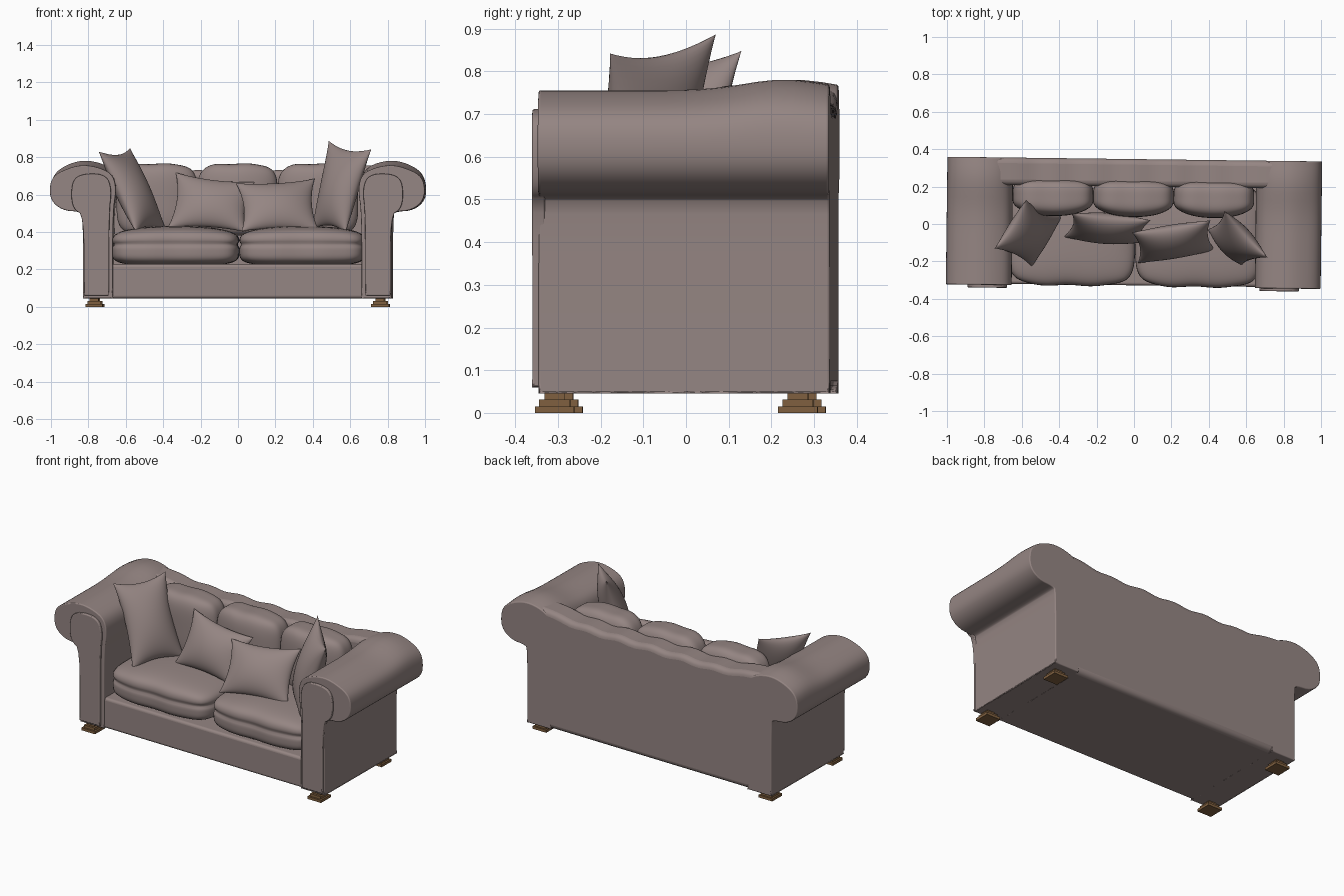
import bpy, bmesh, math
from mathutils import Vector, Matrix

if "Cube" in bpy.data.objects:
    bpy.data.objects.remove(bpy.data.objects["Cube"])

def material(name, rgb):
    m = bpy.data.materials.new(name)
    m.diffuse_color = (*rgb, 1)
    m.use_nodes = True
    m.node_tree.nodes["Principled BSDF"].inputs["Base Color"].default_value = m.diffuse_color
    return m

FABRIC = material("taupe_fabric", (0.30, 0.236, 0.226))
WOOD = material("brown_wood", (0.215, 0.117, 0.05))
TURN = Matrix.Rotation(-0.0125, 4, 'Z')   # the whole sofa sits very slightly turned

def finish(name, bm, mat, turn=True, bevel=0, segs=4, smooth=True):
    bmesh.ops.recalc_face_normals(bm, faces=bm.faces)
    if turn:
        bmesh.ops.transform(bm, matrix=TURN, verts=bm.verts)
    me = bpy.data.meshes.new(name)
    bm.to_mesh(me)
    bm.free()
    me.materials.append(mat)
    ob = bpy.data.objects.new(name, me)
    bpy.context.collection.objects.link(ob)
    if bevel:
        b = ob.modifiers.new("soft_edges", 'BEVEL')
        b.width, b.segments = bevel, segs
        b.limit_method, b.angle_limit = 'ANGLE', math.radians(50)
    if smooth:
        bpy.ops.object.select_all(action='DESELECT')
        ob.select_set(True)
        bpy.context.view_layer.objects.active = ob
        bpy.ops.object.shade_smooth_by_angle(angle=math.radians(50))
    return ob

def chaikin(pts, times=2):
    for _ in range(times):
        out = []
        for i, (ax, az) in enumerate(pts):
            bx, bz = pts[(i + 1) % len(pts)]
            out += [(ax * .75 + bx * .25, az * .75 + bz * .25),
                    (ax * .25 + bx * .75, az * .25 + bz * .75)]
        pts = out
    return pts

def prism(name, outline, ys, bevel, lift=lambda y, z: 0):
    """Extrude an x-z outline through the stations ys."""
    bm = bmesh.new()
    rings = [[bm.verts.new((x, y, z + lift(y, z))) for x, z in outline] for y in ys]
    n = len(outline)
    for a, b in zip(rings, rings[1:]):
        for i in range(n):
            bm.faces.new((a[i], a[(i + 1) % n], b[(i + 1) % n], b[i]))
    bm.faces.new(rings[0])
    bm.faces.new(rings[-1])
    return finish(name, bm, FABRIC, bevel=bevel)

def box(name, lo, hi, mat, bevel=0, smooth=True):
    bm = bmesh.new()
    bmesh.ops.create_cube(bm, size=1)
    for v in bm.verts:
        v.co = Vector([(l + h) / 2 + c * (h - l) for l, h, c in zip(lo, hi, v.co)])
    return finish(name, bm, mat, bevel=bevel, smooth=smooth)

def cushion(name, lo, hi, p, shape):
    """Rounded block; shape(unit coordinate) makes it plump."""
    bm = bmesh.new()
    bmesh.ops.create_cube(bm, size=2)
    bmesh.ops.subdivide_edges(bm, edges=bm.edges[:], cuts=19, use_grid_fill=True)
    for v in bm.verts:
        c = v.co / sum(abs(k) ** p for k in v.co) ** (1 / p)
        c = shape(c)
        v.co = Vector([(l + h) / 2 + k * (h - l) / 2 for l, h, k in zip(lo, hi, c)])
    return finish(name, bm, FABRIC)

def pillow(name, corners, t, n=24):
    """Throw pillow stretched between four corners (around the edge)."""
    a, b, c, d = [Vector(k) for k in corners]
    normal = (b - a).cross(d - a).normalized()
    bm = bmesh.new()
    grids = []
    for s in (1, -1):
        g = []
        for i in range(n + 1):
            row = []
            for j in range(n + 1):
                u = -math.cos(math.pi * i / n)
                v = -math.cos(math.pi * j / n)
                uu = u * (1 - .13 * (1 - v * v))
                vv = v * (1 - .13 * (1 - u * u))
                q, r = (uu + 1) / 2, (vv + 1) / 2
                pt = (a * (1 - q) + b * q) * (1 - r) + (d * (1 - q) + c * q) * r
                h = t * max(0, (1 - u * u) * (1 - v * v)) ** .55
                row.append(bm.verts.new(pt + normal * s * h))
            g.append(row)
        for i in range(n):
            for j in range(n):
                bm.faces.new((g[i][j], g[i + 1][j], g[i + 1][j + 1], g[i][j + 1]))
    bmesh.ops.remove_doubles(bm, verts=bm.verts, dist=1e-5)
    return finish(name, bm, FABRIC, turn=False)

# rolled arms and their raised front facings
ARM = chaikin([(.665, .045), (.665, .045), (.665, .045), (.825, .045), (.825, .045), (.825, .045),
               (.825, .49), (.84, .508), (.935, .515), (1.0, .57), (1.003, .66), (.975, .715),
               (.90, .755), (.82, .772), (.73, .755), (.665, .715), (.645, .63), (.665, .50)])
FACING = chaikin([(.685, .06), (.685, .06), (.82, .06), (.82, .06), (.82, .49), (.875, .52),
                  (.89, .60), (.875, .69), (.80, .715), (.70, .705), (.67, .63), (.685, .50)])

def arm_lift(y, z):
    k = min(1, max(0, (z - .62) / .13))
    return k * (-.012 + .025 * math.exp(-((y - .24) / .13) ** 2))

STATIONS = [-.335 + .682 * i / 16 for i in range(17)]
for side, s in (("left", -1), ("right", 1)):
    prism(side + "_arm", [(x * s, z) for x, z in ARM], STATIONS, .022, arm_lift)
    prism(side + "_arm_facing", [(x * s, z) for x, z in FACING], [-.35, -.32], .013)

# back rest with a softly waving top that sweeps up to the arms
top = []
for i in range(49):
    x = .80 - 1.60 * i / 48
    e = min(1, max(0, (abs(x) - .42) / .36))
    e = e * e * (3 - 2 * e)
    top.append((x, .725 + .035 * e + .006 * (1 - e) * math.cos(x * 2 * math.pi / .215)))
prism("back_rest", [(-.80, .045), (.80, .045)] + top, [.20, .24, .30, .347], .03)

# base under the seat
box("base", (-.70, -.328, .045), (.70, .30, .228), FABRIC, .015)

# two seat cushions with a seam round the edge
def seat_shape(c):
    x, y, z = c
    pinch = 1 - .03 * math.exp(-((z - .15) / .13) ** 2)
    dome = 1.0 + .14 * (1 - x * x) * (1 - y * y) - .12 * x * x
    ripple = .012 * math.sin(9 * x + 2) * abs(y)
    return Vector((x * pinch, y * pinch + ripple, z * dome if z > 0 else z))

for side, x0, x1 in (("left", -.672, .008), ("right", .008, .682)):
    cushion(side + "_seat_cushion", (x0, -.333, .222), (x1, .23, .418), 5, seat_shape)

# three back cushions, flat behind and plump in front
def back_shape(c):
    x, y, z = c
    if y < 0:
        y *= .72 + .36 * (1 - x * x)
    return Vector((x, y, z + .012 * math.sin(8 * x) * (z > .5)))

for name, cx in (("left", -.435), ("middle", -.005), ("right", .425)):
    cushion(name + "_back_cushion", (cx - .216, .045, .38), (cx + .216, .238, .765), 4, back_shape)

# throw pillows
pillow("left_throw_pillow", [(-.745, -.13, .83), (-.577, .13, .848),
                             (-.385, .04, .41), (-.545, -.23, .395)], .075)
pillow("centre_left_throw_pillow", [(-.333, .055, .718), (.09, .02, .667),
                                    (.04, -.10, .40), (-.377, -.07, .42)], .07)
pillow("centre_right_throw_pillow", [(-.012, -.045, .66), (.41, .02, .685),
                                     (.435, -.14, .40), (.02, -.21, .405)], .07)
pillow("right_throw_pillow", [(.485, .07, .887), (.713, -.178, .842),
                              (.575, -.22, .395), (.395, -.03, .415)], .075)

# stepped wooden feet
for fx, sx in (("left", -.765), ("right", .762)):
    for fy, sy in (("front", -.298), ("back", .272)):
        for i, r in enumerate((.046, .036, .024)):
            box(f"{fy}_{fx}_foot_step_{i + 1}", (sx - r, sy - r, .0155 * i),
                (sx + r, sy + r, .0155 * (i + 1)), WOOD, smooth=False)
